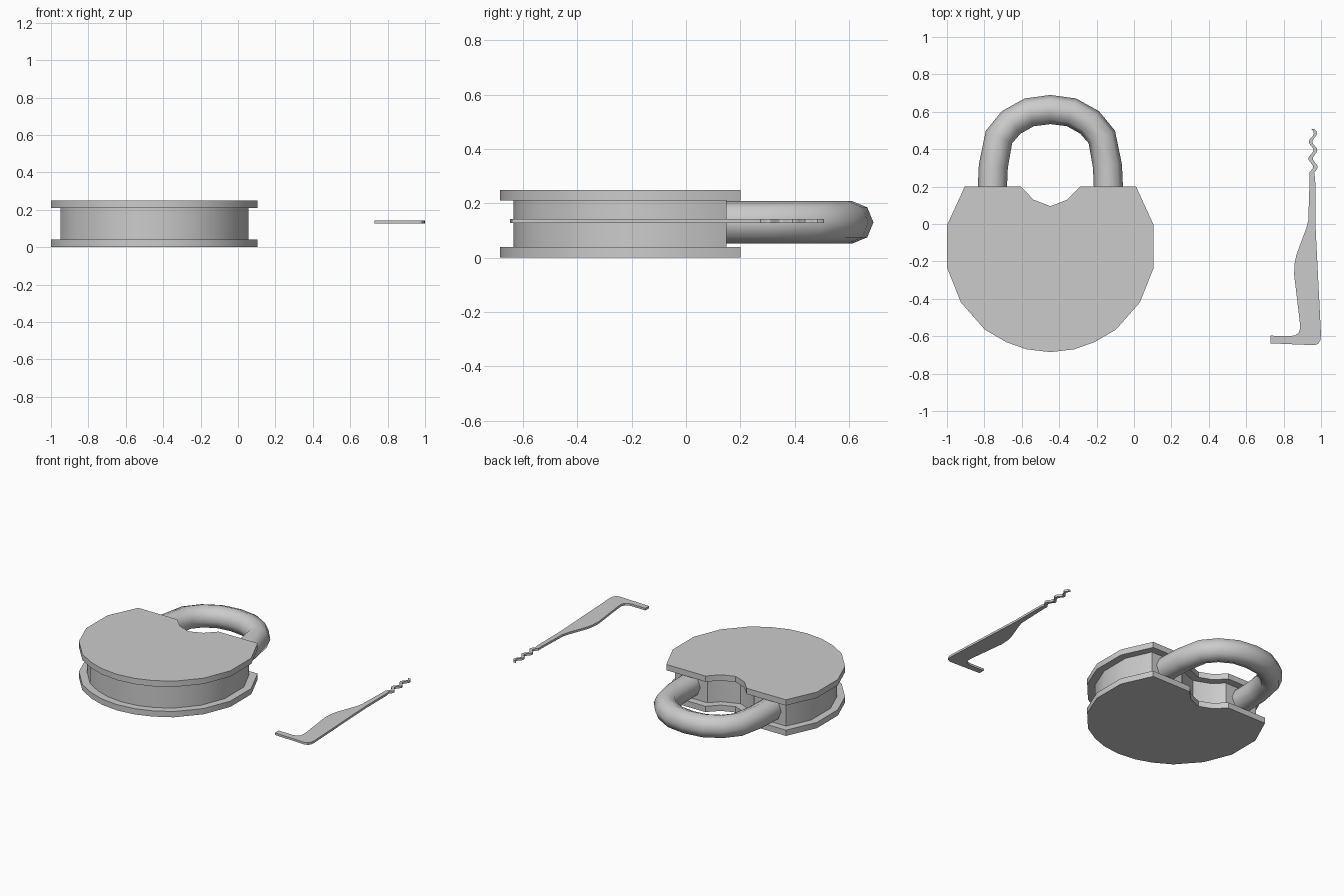
import bpy, bmesh, math
from mathutils import Vector

if "Cube" in bpy.data.objects:
    bpy.data.objects.remove(bpy.data.objects["Cube"])

CX = -0.447  # symmetry axis of the lock


def mirrored(half):
    """Complete a left half outline that ends on the axis."""
    return [(CX + x, y) for x, y in half] + [(CX - x, y) for x, y in half[::-1] if x != 0]


def inset(pts, d):
    """Move each edge of a counter-clockwise outline inward by d."""
    out, n = [], len(pts)
    for i in range(n):
        p = Vector(pts[i])
        a = (p - Vector(pts[i - 1])).normalized()
        b = (Vector(pts[(i + 1) % n]) - p).normalized()
        na, nb = Vector((-a.y, a.x)), Vector((-b.y, b.x))
        out.append(tuple(p + (na + nb) * d / (1 + na.dot(nb))))
    return out


def prism(name, pts, z0, z1):
    bm = bmesh.new()
    face = bm.faces.new([bm.verts.new((x, y, z0)) for x, y in pts])
    top = bmesh.ops.extrude_face_region(bm, geom=[face])["geom"]
    bmesh.ops.translate(bm, vec=(0, 0, z1 - z0),
                        verts=[v for v in top if isinstance(v, bmesh.types.BMVert)])
    bmesh.ops.recalc_face_normals(bm, faces=bm.faces)
    # split concave caps cleanly
    bmesh.ops.triangulate(bm, faces=[f for f in bm.faces if len(f.verts) > 4])
    me = bpy.data.meshes.new(name)
    bm.to_mesh(me)
    bm.free()
    me.shade_smooth()
    me.set_sharp_from_angle(angle=math.radians(30))
    ob = bpy.data.objects.new(name, me)
    bpy.context.collection.objects.link(ob)
    return ob


# Lock body: two plates around an inset core, all with the notch
outline = mirrored([(0, 0.095), (-0.09, 0.13), (-0.158, 0.2), (-0.458, 0.2),
                    (-0.552, -0.005), (-0.552, -0.235), (-0.478, -0.42),
                    (-0.35, -0.565), (-0.235, -0.632), (-0.127, -0.67), (0, -0.685)])
prism("bottom_plate", outline, 0, 0.04)
prism("lock_core", inset(outline, 0.05), 0.04, 0.21)
prism("top_plate", outline, 0.21, 0.25)

# Shackle: round bar bent into an arch
path = mirrored([(-0.31, 0.08), (-0.31, 0.2), (-0.305, 0.31), (-0.275, 0.465),
                 (-0.21, 0.543), (-0.113, 0.597), (0, 0.612)])
cu = bpy.data.curves.new("shackle", "CURVE")
cu.dimensions = "3D"
cu.bevel_depth = 0.078
cu.bevel_resolution = 2
cu.use_fill_caps = True
sp = cu.splines.new("POLY")
sp.points.add(len(path) - 1)
for p, (x, y) in zip(sp.points, path):
    p.co = (x, y, 0.13, 1)
sp.use_smooth = True
bpy.context.collection.objects.link(bpy.data.objects.new("shackle", cu))

# Lock pick: flat handle with a bent foot and a wavy tip
steps = 20
wave = []
for i in range(steps + 1):
    y = 0.275 + 0.233 * i / steps
    wave.append((0.957 + 0.013 * math.cos(2 * math.pi * (y - 0.305) / 0.09), y,
                 0.013 - 0.005 * i / steps))
pick = [(0.73, -0.597), (0.73, -0.638), (0.965, -0.648), (0.985, -0.64),
        (0.996, -0.622), (1.0, -0.595), (0.985, -0.3), (0.97, 0.0), (0.969, 0.24)]
pick += [(x + w, y) for x, y, w in wave]
pick += [(x - w, y) for x, y, w in wave[::-1]]
pick += [(0.939, 0.24), (0.932, 0.02), (0.922, -0.02), (0.868, -0.165), (0.859, -0.21),
         (0.856, -0.27), (0.886, -0.52), (0.888, -0.56), (0.88, -0.582),
         (0.862, -0.595), (0.835, -0.6)]
prism("lock_pick", pick, 0.127, 0.142)
